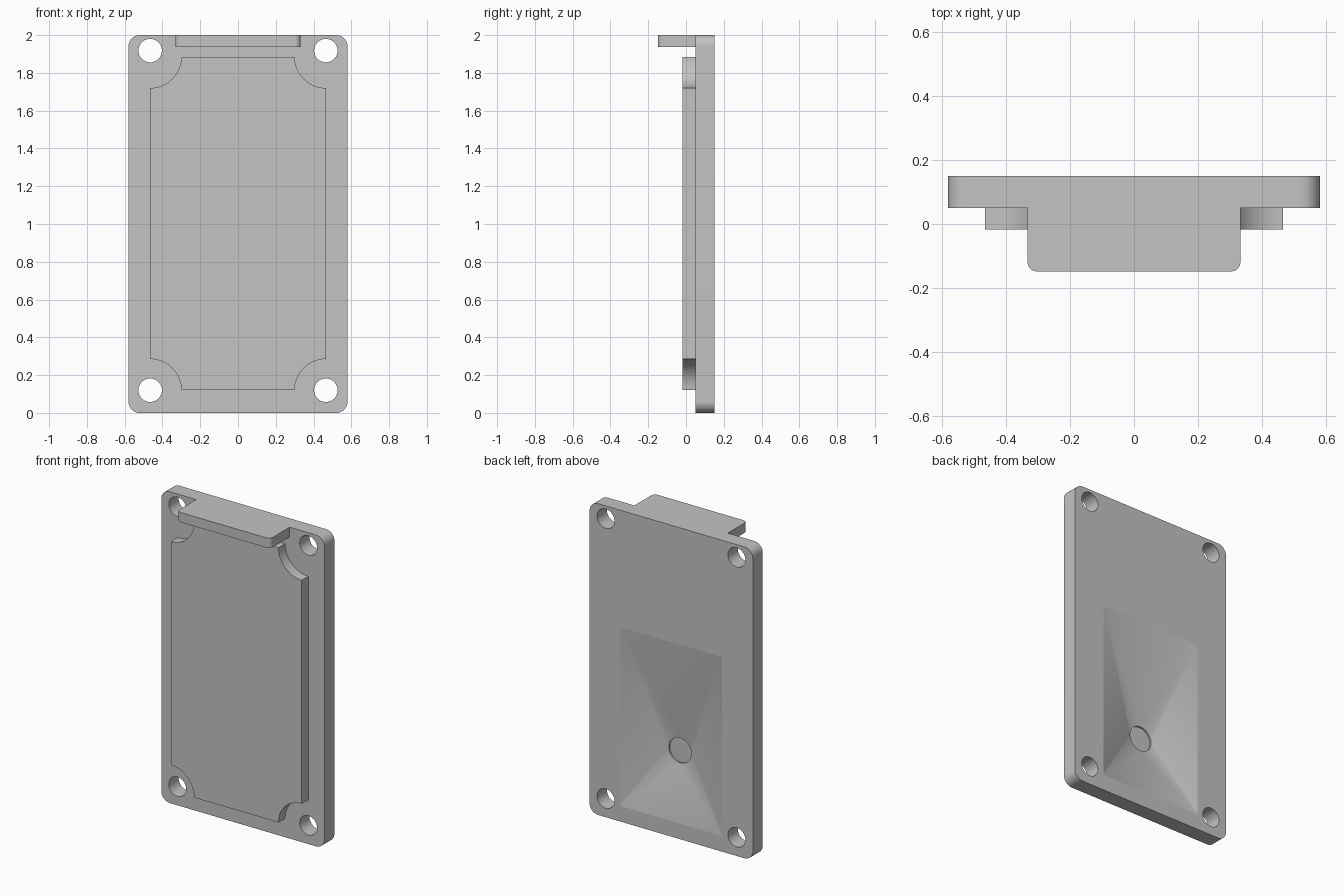
import bpy
import bmesh
from math import cos, sin, pi, radians
from mathutils import Vector

cube = bpy.data.objects.get("Cube")
if cube:
    bpy.data.objects.remove(cube, do_unlink=True)

grey = bpy.data.materials.new("light_grey")
grey.use_nodes = True
colour = (0.55, 0.55, 0.55, 1)
grey.diffuse_color = colour
grey.node_tree.nodes["Principled BSDF"].inputs["Base Color"].default_value = colour


def arc(cx, cy, r, start, sweep, steps=16):
    """Points along an arc, angles in degrees."""
    return [(cx + r * cos(radians(start + sweep * i / steps)),
             cy + r * sin(radians(start + sweep * i / steps)))
            for i in range(steps + 1)]


def to_object(name, bm):
    bmesh.ops.recalc_face_normals(bm, faces=bm.faces[:])
    mesh = bpy.data.meshes.new(name)
    bm.to_mesh(mesh)
    bm.free()
    mesh.materials.append(grey)
    obj = bpy.data.objects.new(name, mesh)
    bpy.context.collection.objects.link(obj)
    return obj


def prism(name, outline, start, end, axis):
    """Extrude a 2D outline along y (outline in x,z) or z (outline in x,y)."""
    bm = bmesh.new()
    place = (lambda u, v, w: (u, w, v)) if axis == "y" else (lambda u, v, w: (u, v, w))
    face = bm.faces.new([bm.verts.new(place(u, v, start)) for u, v in outline])
    moved = bmesh.ops.extrude_face_region(bm, geom=[face])["geom"]
    bmesh.ops.translate(bm, verts=[g for g in moved if isinstance(g, bmesh.types.BMVert)],
                        vec=Vector(place(0, 0, end - start)))
    return to_object(name, bm)


def disc(cx, cz, r):
    return arc(cx, cz, r, 0, 360, 64)[:-1]


def select_only(obj):
    bpy.ops.object.select_all(action="DESELECT")
    obj.select_set(True)
    bpy.context.view_layer.objects.active = obj


def cut(obj, cutter):
    cutter.hide_render = True
    mod = obj.modifiers.new("cut", "BOOLEAN")
    mod.operation = "DIFFERENCE"
    mod.solver = "EXACT"
    mod.object = cutter
    select_only(obj)
    bpy.ops.object.modifier_apply(modifier=mod.name)
    bpy.data.objects.remove(cutter, do_unlink=True)


# Dimensions
half_w, height, corner = 0.58, 2.0, 0.06
back, face_y, panel_y = 0.15, 0.05, -0.0175

# Cover plate with rounded corners
inner = half_w - corner
outline = (arc(inner, height - corner, corner, 0, 90)
           + arc(-inner, height - corner, corner, 90, 90)
           + arc(-inner, corner, corner, 180, 90)
           + arc(inner, corner, corner, 270, 90))
plate = prism("cover_plate", outline, face_y, back, "y")

# Screw holes
for x in (-0.465, 0.465):
    for z in (0.12, 1.918):
        cut(plate, prism("hole_cutter", disc(x, z, 0.062), -0.1, 0.3, "y"))

# Funnel recess in the back: rectangle narrowing to a circle
bm = bmesh.new()
for x in (-0.36, 0.36):
    for z in (0.1, 1.25):
        for y in (back, back + 0.05):
            bm.verts.new((x, y, z))
for x, z in disc(0, 0.52, 0.082):
    bm.verts.new((x, back - 0.09, z))
bmesh.ops.convex_hull(bm, input=bm.verts[:])
cut(plate, to_object("funnel_cutter", bm))
cut(plate, prism("bore_cutter", disc(0, 0.52, 0.08), 0.03, back, "y"))

# Raised front panel with scooped corners
px, low, high, scoop = 0.465, 0.12, 1.885, 0.165
outline = (arc(px, high, scoop, 270, -90) + arc(-px, high, scoop, 360, -90)
           + arc(-px, low, scoop, 90, -90) + arc(px, low, scoop, 180, -90))
panel = prism("front_panel", outline, panel_y, face_y, "y")

# Top ledge with rounded front corners
lx, front, r = 0.332, -0.148, 0.03
outline = ([(lx, face_y), (-lx, face_y)]
           + arc(-lx + r, front + r, r, 180, 90)
           + arc(lx - r, front + r, r, 270, 90))
ledge = prism("top_ledge", outline, 1.937, height, "z")

for obj in (plate, panel, ledge):
    select_only(obj)
    bpy.ops.object.shade_smooth_by_angle(angle=radians(7))
